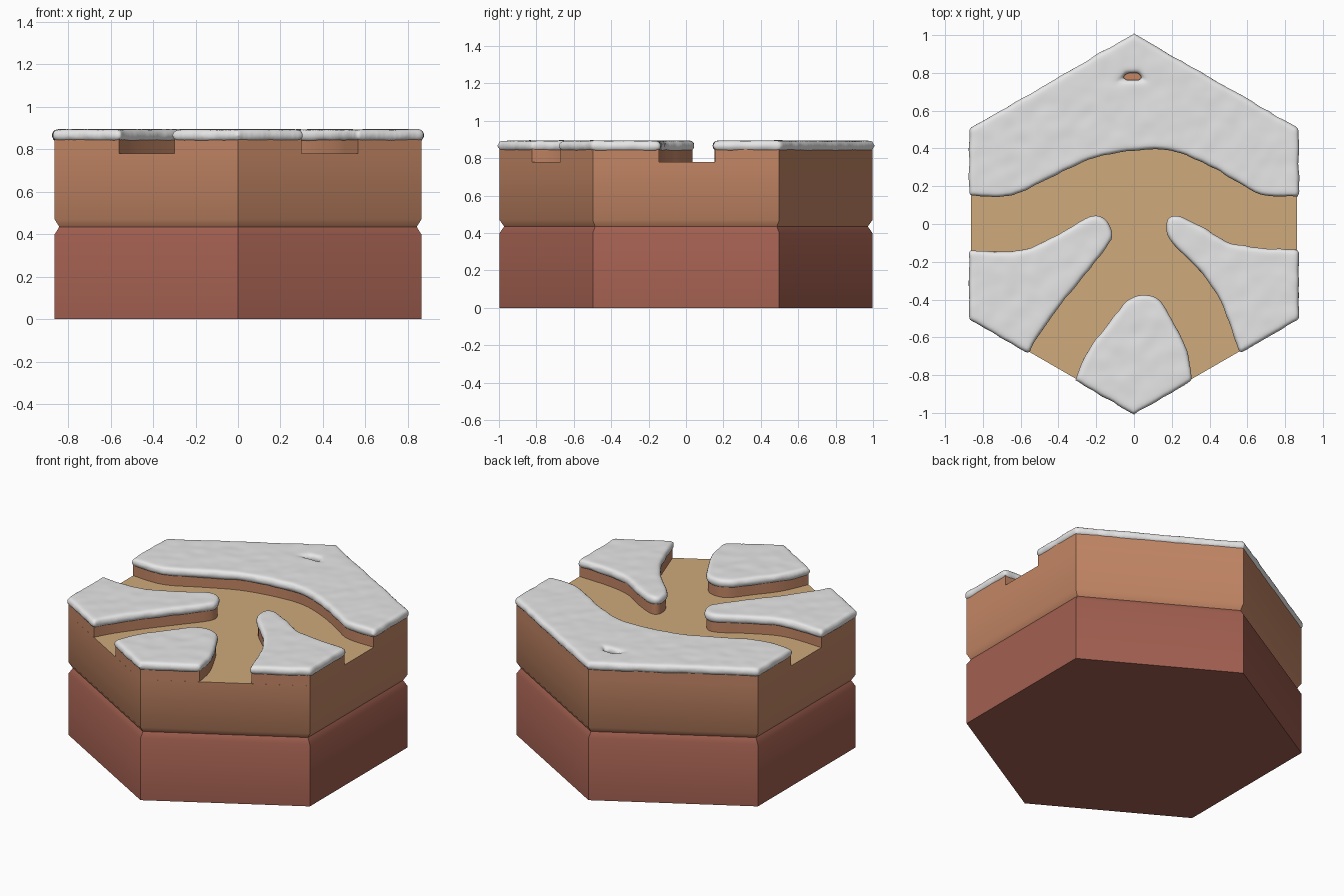
import bpy, bmesh, math
from mathutils import Vector, noise

cube = bpy.data.objects.get("Cube")
if cube:
    bpy.data.objects.remove(cube, do_unlink=True)

R = 0.997
FLOOR, DIRT_TOP, SNOW_MID = 0.78, 0.85, 0.866


def material(name, rgb):
    m = bpy.data.materials.new(name)
    m.use_nodes = True
    m.diffuse_color = (*rgb, 1)
    bsdf = next(n for n in m.node_tree.nodes if n.type == 'BSDF_PRINCIPLED')
    bsdf.inputs["Base Color"].default_value = (*rgb, 1)
    bsdf.inputs["Roughness"].default_value = 0.9
    return m


clay = material("dark clay", (0.36, 0.115, 0.08))
dirt = material("brown dirt", (0.55, 0.24, 0.13))
sand = material("path sand", (0.62, 0.40, 0.20))
snow = material("snow", (0.8, 0.8, 0.8))


def add_object(name, mesh, mats):
    ob = bpy.data.objects.new(name, mesh)
    bpy.context.collection.objects.link(ob)
    for m in mats:
        mesh.materials.append(m)
    return ob


def shade(ob, degrees):
    bpy.ops.object.select_all(action='DESELECT')
    ob.select_set(True)
    bpy.context.view_layer.objects.active = ob
    bpy.ops.object.shade_smooth_by_angle(angle=math.radians(degrees))


def loft(name, rings, mats, rule=None):
    """Close a stack of equal point rings into a solid."""
    bm = bmesh.new()
    loops = [[bm.verts.new(p) for p in ring] for ring in rings]
    n = len(loops[0])
    for a, b in zip(loops, loops[1:]):
        for i in range(n):
            j = (i + 1) % n
            bm.faces.new((a[i], a[j], b[j], b[i]))
    bm.faces.new(loops[0][::-1])
    bm.faces.new(loops[-1])
    bmesh.ops.recalc_face_normals(bm, faces=bm.faces)
    if rule:
        for f in bm.faces:
            f.material_index = rule(f)
    mesh = bpy.data.meshes.new(name)
    bm.to_mesh(mesh)
    bm.free()
    ob = add_object(name, mesh, mats)
    shade(ob, 45)
    return ob


def hexagon(scale, z):
    return [(R * scale * math.cos(math.radians(30 + 60 * k)),
             R * scale * math.sin(math.radians(30 + 60 * k)), z) for k in range(6)]


def smooth_path(points, steps=5):
    """Catmull-Rom curve through the points."""
    p = [Vector(q) for q in [points[0]] + points + [points[-1]]]
    out = []
    for a, b, c, d in zip(p, p[1:], p[2:], p[3:]):
        for s in range(steps):
            t = s / steps
            out.append(0.5 * (2 * b + (c - a) * t + (2 * a - 5 * b + 4 * c - d) * t ** 2
                              + (3 * b - a - 3 * c + d) * t ** 3))
    return out + [p[-1]]


def snow_cap(name, outlines):
    """Rounded slab from filled outlines, remeshed and made lumpy."""
    cu = bpy.data.curves.new(name + "_outline", 'CURVE')
    cu.dimensions, cu.fill_mode = '2D', 'BOTH'
    cu.extrude, cu.bevel_depth, cu.bevel_resolution = 0.004, 0.024, 3
    cu.offset = -0.013
    for pts in outlines:
        sp = cu.splines.new('POLY')
        sp.points.add(len(pts) - 1)
        for sp_pt, p in zip(sp.points, pts):
            sp_pt.co = (p[0], p[1], 0, 1)
        sp.use_cyclic_u = True
    tmp = bpy.data.objects.new(name + "_outline", cu)
    bpy.context.collection.objects.link(tmp)
    mesh = bpy.data.meshes.new_from_object(tmp.evaluated_get(bpy.context.evaluated_depsgraph_get()))
    bpy.data.objects.remove(tmp, do_unlink=True)
    bm = bmesh.new()
    bm.from_mesh(mesh)
    bmesh.ops.remove_doubles(bm, verts=bm.verts, dist=0.0005)
    bmesh.ops.recalc_face_normals(bm, faces=bm.faces)
    bm.to_mesh(mesh)
    bm.free()
    mesh.materials.clear()
    ob = add_object(name, mesh, [snow])
    remesh = ob.modifiers.new("remesh", 'REMESH')
    remesh.mode, remesh.voxel_size = 'VOXEL', 0.012
    soften = ob.modifiers.new("soften", 'SMOOTH')
    soften.factor, soften.iterations = 0.5, 3
    done = bpy.data.meshes.new_from_object(ob.evaluated_get(bpy.context.evaluated_depsgraph_get()))
    ob.modifiers.clear()
    ob.data = done
    done.name = name
    moves = [v.normal * (0.006 * noise.noise(v.co * 14) * (1 - 0.6 * abs(v.normal.z))
                         + 0.002 * noise.noise(v.co * 9)) for v in done.vertices]
    for v, m in zip(done.vertices, moves):
        v.co += m
    if not done.materials:
        done.materials.append(snow)
    for poly in done.polygons:
        poly.material_index = 0
        poly.use_smooth = True
    ob.location.z = SNOW_MID


# Hexagonal body with a grooved waist and a sandy floor
def body_colour(f):
    if f.normal.z > 0.99:
        return 2
    return 0 if f.calc_center_median().z < 0.435 else 1


loft("hex_body", [hexagon(s, z) for s, z in
                  ((1, 0), (1, 0.4), (0.975, 0.435), (1, 0.47), (1, FLOOR))],
     [clay, dirt, sand], body_colour)

# Raised banks: curved path edge, then the hexagon corners that close it
EDGE = R * math.cos(math.radians(30))
banks = {
    "back": ([(EDGE, .155), (.67, .165), (.54, .24), (.38, .33), (.19, .4), (0, .4),
              (-.23, .355), (-.44, .26), (-.65, .16), (-EDGE, .16)],
             [(-EDGE, R / 2), (0, R), (EDGE, R / 2)]),
    "right": ([(-EDGE, -.15), (-.6, -.15), (-.39, -.06), (-.255, .02), (-.18, .03),
               (-.13, -.03), (-.14, -.1), (-.255, -.245), (-.38, -.4), (-.5, -.565),
               (-.56, -.673)], [(-EDGE, -R / 2)]),
    "left": ([(EDGE, -.145), (.64, -.135), (.485, -.1), (.35, -.02), (.225, .035),
              (.18, 0), (.21, -.095), (.355, -.24), (.465, -.4), (.525, -.555),
              (.565, -.67)], [(EDGE, -R / 2)]),
    "front": ([(-.3, -.823), (-.225, -.66), (-.11, -.515), (-.02, -.405), (.07, -.385),
               (.14, -.425), (.215, -.555), (.275, -.69), (.3, -.823)], [(0, -R)]),
}
# Small bare gap in the rear snow
gap = [(-.09, .752), (.07, .752), (.03, .81), (-.045, .81)]

for side, (edge, corners) in banks.items():
    outline = smooth_path(edge) + [Vector(c) for c in corners]
    loft(side + "_bank", [[(p.x, p.y, z) for p in outline] for z in (FLOOR, DIRT_TOP)], [dirt])
    snow_cap(side + "_snow", [outline, gap] if side == "back" else [outline])
